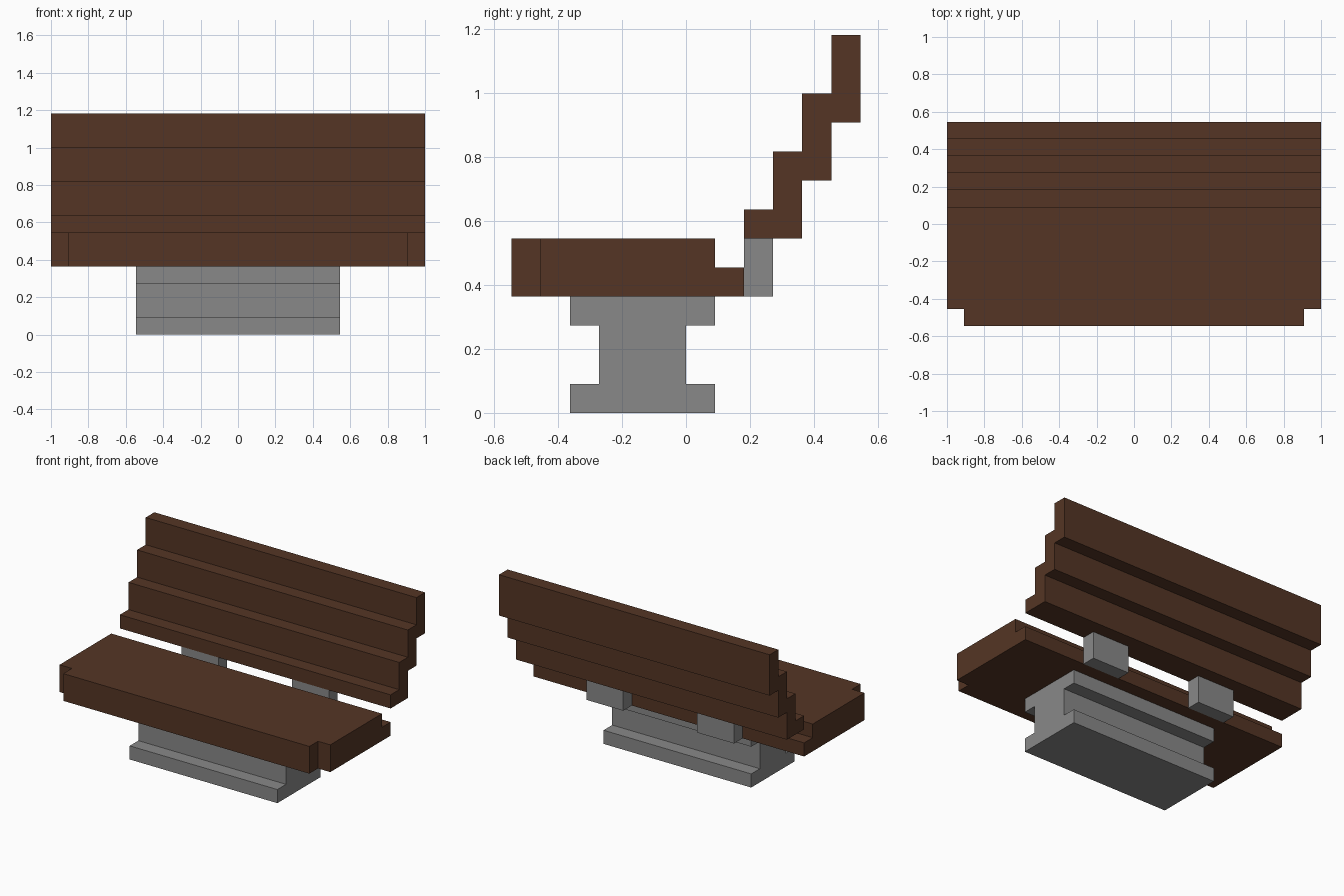
import bpy, bmesh
from mathutils import Vector

U = 1 / 11  # the bench is laid out on a square module, 22 modules wide

cube = bpy.data.objects.get("Cube")
if cube:
    bpy.data.objects.remove(cube, do_unlink=True)


def material(name, rgb):
    m = bpy.data.materials.new(name)
    m.use_nodes = True
    m.diffuse_color = (*rgb, 1)
    bsdf = next(n for n in m.node_tree.nodes if n.type == 'BSDF_PRINCIPLED')
    bsdf.inputs["Base Color"].default_value = (*rgb, 1)
    bsdf.inputs["Roughness"].default_value = 0.8
    return m


wood = material("dark wood", (0.089, 0.036, 0.018))
stone = material("grey stone", (0.25, 0.25, 0.25))


def extrude(name, outline, axis, lo, hi, mat):
    """Extrude an outline along x (outline in y, z) or z (outline in x, y)."""
    bm = bmesh.new()
    if axis == 'x':
        points = [(lo, a, b) for a, b in outline]
        step = Vector((hi - lo, 0, 0))
    else:
        points = [(a, b, lo) for a, b in outline]
        step = Vector((0, 0, hi - lo))
    face = bm.faces.new([bm.verts.new(Vector(p) * U) for p in points])
    result = bmesh.ops.extrude_face_region(bm, geom=[face], use_keep_orig=True)
    moved = [g for g in result["geom"] if isinstance(g, bmesh.types.BMVert)]
    bmesh.ops.translate(bm, verts=moved, vec=step * U)
    bmesh.ops.recalc_face_normals(bm, faces=bm.faces)
    mesh = bpy.data.meshes.new(name)
    bm.to_mesh(mesh)
    bm.free()
    mesh.materials.append(mat)
    obj = bpy.data.objects.new(name, mesh)
    bpy.context.collection.objects.link(obj)
    return obj


def rect(a0, a1, b0, b1):
    return [(a0, b0), (a1, b0), (a1, b1), (a0, b1)]


# Pedestal: I-shaped profile with equal foot and head
extrude("pedestal", [(-4, 0), (1, 0), (1, 1), (0, 1), (0, 3), (1, 3),
                     (1, 4), (-4, 4), (-4, 3), (-3, 3), (-3, 1), (-4, 1)],
        'x', -6, 6, stone)

# Seat slab with notched front corners, and the lower ledge behind it
extrude("seat", [(-10, -6), (10, -6), (10, -5), (11, -5), (11, 1),
                 (-11, 1), (-11, -5), (-10, -5)], 'z', 4, 6, wood)
extrude("seat_rear_ledge", rect(1, 2, 4, 5), 'x', -11, 11, wood)

# Brackets joining the ledge to the backrest
for side, x in (("left", 3), ("right", -6)):
    extrude(side + "_back_bracket", rect(2, 3, 4, 6), 'x', x, x + 3, stone)

# Backrest: stepped profile leaning backwards
extrude("backrest", [(2, 6), (4, 6), (4, 8), (5, 8), (5, 10), (6, 10), (6, 13),
                     (5, 13), (5, 11), (4, 11), (4, 9), (3, 9), (3, 7), (2, 7)],
        'x', -11, 11, wood)
